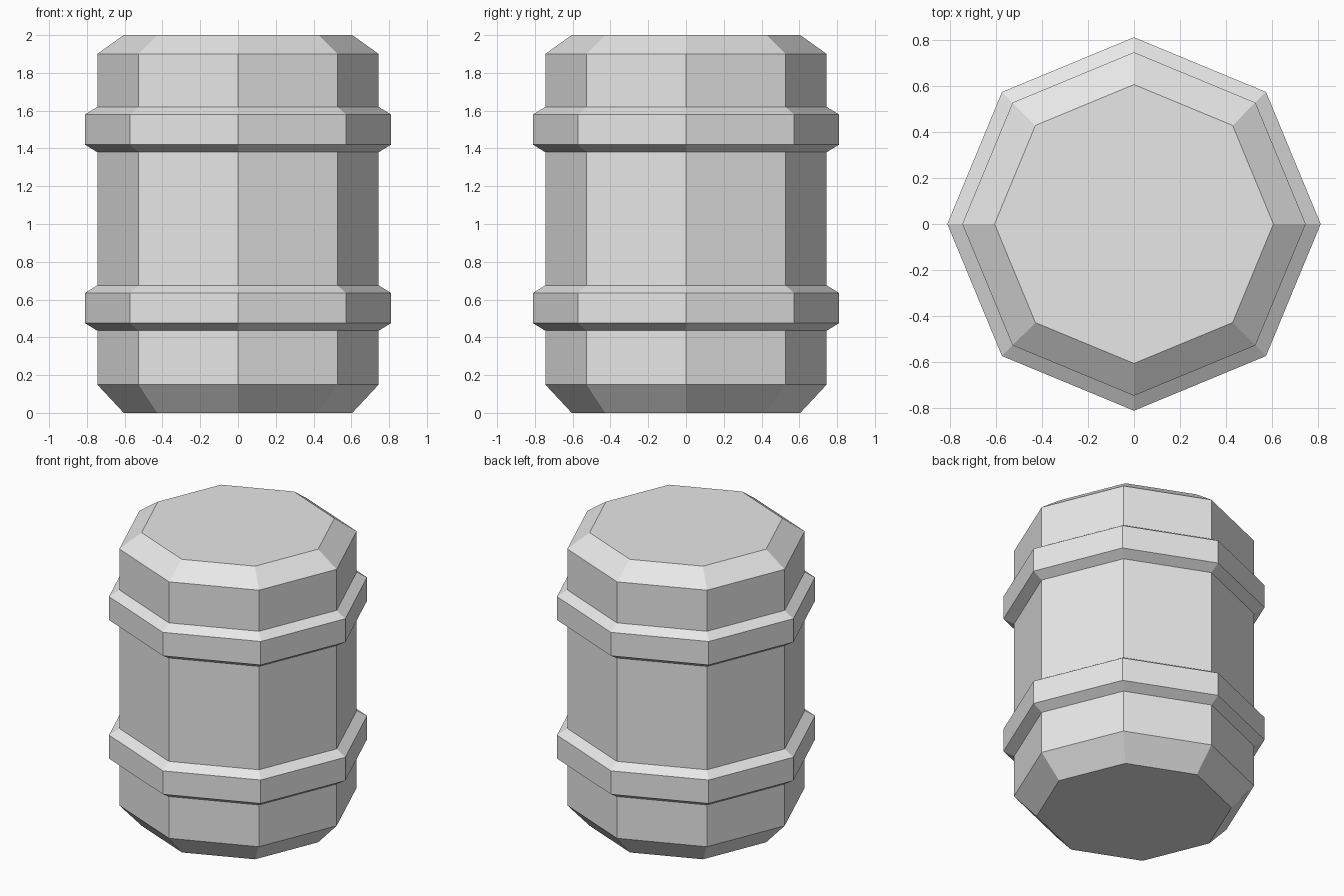
import bpy, bmesh
from math import cos, sin, tau

cube = bpy.data.objects.get("Cube")
if cube:
    bpy.data.objects.remove(cube, do_unlink=True)

SIDES = 8
BODY_R, BAND_R, END_R = 0.745, 0.81, 0.605

grey = bpy.data.materials.new("plain_grey")
grey.use_nodes = True
colour = (0.8, 0.8, 0.8, 1)
grey.diffuse_color = colour
grey.node_tree.nodes["Principled BSDF"].inputs["Base Color"].default_value = colour


def turned(name, profile, capped):
    """Sweep a (radius, height) profile, bottom to top, around an octagon."""
    bm = bmesh.new()
    rings = [[bm.verts.new((r * cos(tau * i / SIDES), r * sin(tau * i / SIDES), z))
              for i in range(SIDES)] for r, z in profile]
    for low, high in zip(rings, rings[1:]):
        for i in range(SIDES):
            j = (i + 1) % SIDES
            bm.faces.new((low[i], low[j], high[j], high[i]))
    if capped:
        bm.faces.new(rings[0][::-1])
        bm.faces.new(rings[-1])
    mesh = bpy.data.meshes.new(name)
    bm.to_mesh(mesh)
    bm.free()
    mesh.materials.append(grey)
    obj = bpy.data.objects.new(name, mesh)
    bpy.context.collection.objects.link(obj)
    return obj


# Barrel body with chamfered ends
turned("barrel_body", [(END_R, 0), (BODY_R, 0.15), (BODY_R, 1.9), (END_R, 2)], True)

# Raised hoops with bevelled edges
for name, z in (("lower_band", 0.555), ("upper_band", 1.5)):
    turned(name, [(BODY_R, z - 0.12), (BAND_R, z - 0.08),
                  (BAND_R, z + 0.08), (BODY_R, z + 0.12)], False)
